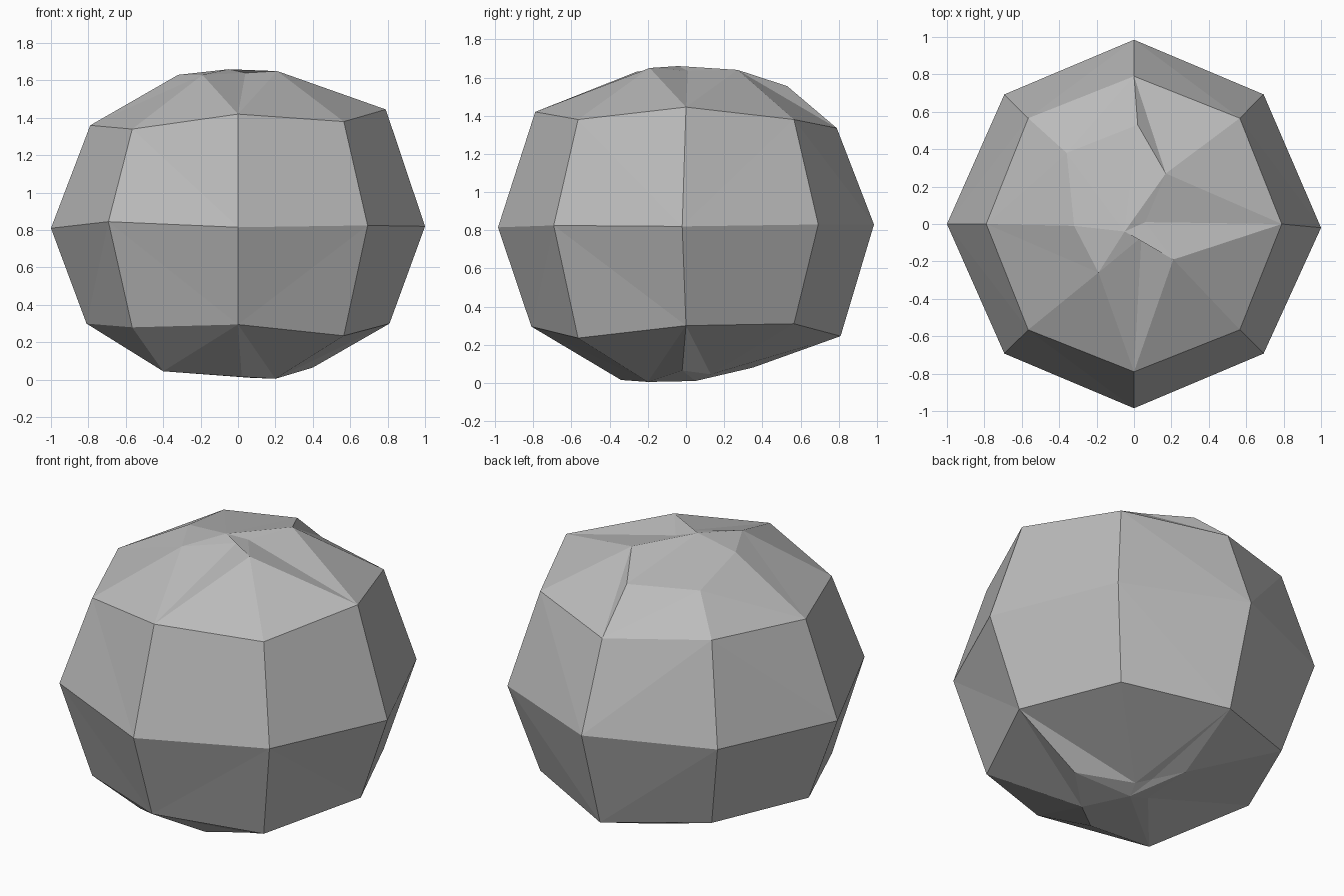
import bpy, bmesh
from math import cos, sin, pi

cube = bpy.data.objects.get("Cube")
if cube:
    bpy.data.objects.remove(cube, do_unlink=True)

SIDES = 8


def make_material(name, colour):
    mat = bpy.data.materials.new(name)
    mat.use_nodes = True
    mat.diffuse_color = colour
    mat.node_tree.nodes["Principled BSDF"].inputs["Base Color"].default_value = colour
    return mat


def band_points(axis_radius, diagonal_radius, heights):
    """Octagonal ring, with its own radius on the axes and on the diagonals."""
    points = []
    for i, z in enumerate(heights):
        radius = diagonal_radius if i % 2 else axis_radius
        angle = 2 * pi * i / SIDES
        points.append((radius * cos(angle), radius * sin(angle), z))
    return points


def bridge(bm, outer, inner, flip=False):
    """Join two rings with triangles fanning out from the diagonal inner points."""
    for i in range(SIDES):
        j = (i + 1) % SIDES
        if i % 2:
            faces = [(outer[i], outer[j], inner[i]), (outer[j], inner[j], inner[i])]
        else:
            faces = [(outer[i], outer[j], inner[j]), (outer[i], inner[j], inner[i])]
        for face in faces:
            bm.faces.new(face[::-1] if flip else face)


def cap(bm, ring, pole, flip=False):
    """Close a ring with a fan around an off-centre pole."""
    centre = bm.verts.new(pole)
    for i in range(SIDES):
        face = (ring[i], ring[(i + 1) % SIDES], centre)
        bm.faces.new(face[::-1] if flip else face)


# Wide bands around the boulder
lower = band_points(.81, .8, (.3, .31, .245, .3, .3, .28, .295, .235))
middle = band_points(.985, .98, (.82, .83, .83, .82, .81, .845, .815, .825))
upper = band_points(.79, .8, (1.445, 1.38, 1.335, 1.39, 1.36, 1.34, 1.42, 1.38))
middle[0] = (1, -.02, .82)
middle[4] = (-1, 0, .81)

# Chipped, irregular rings at the crown and the base
crown = [(.06, .01, 1.635), (.17, .27, 1.64), (.02, .53, 1.555), (-.36, .38, 1.56),
         (-.32, -.01, 1.63), (-.19, -.26, 1.63), (.04, -.07, 1.64), (.21, -.19, 1.65)]
base = [(.4, -.02, .065), (.1, .13, .045), (.04, .2, .06), (-.07, .35, .08),
        (-.04, .07, .03), (-.4, -.35, .045), (.02, -.34, .015), (.2, -.2, .005)]

# Boulder mesh
bm = bmesh.new()
rings = [[bm.verts.new(p) for p in ring] for ring in (base, lower, middle, upper, crown)]
for below, above in zip(rings[1:], rings[2:]):
    bridge(bm, below, above)
bridge(bm, rings[1], rings[0], flip=True)
cap(bm, rings[-1], (-.05, -.04, 1.66))
cap(bm, rings[0], (.07, .05, .01), flip=True)

mesh = bpy.data.meshes.new("boulder")
bm.to_mesh(mesh)
bm.free()
mesh.materials.append(make_material("stone_grey", (.5, .5, .5, 1)))
boulder = bpy.data.objects.new("boulder", mesh)
bpy.context.collection.objects.link(boulder)
